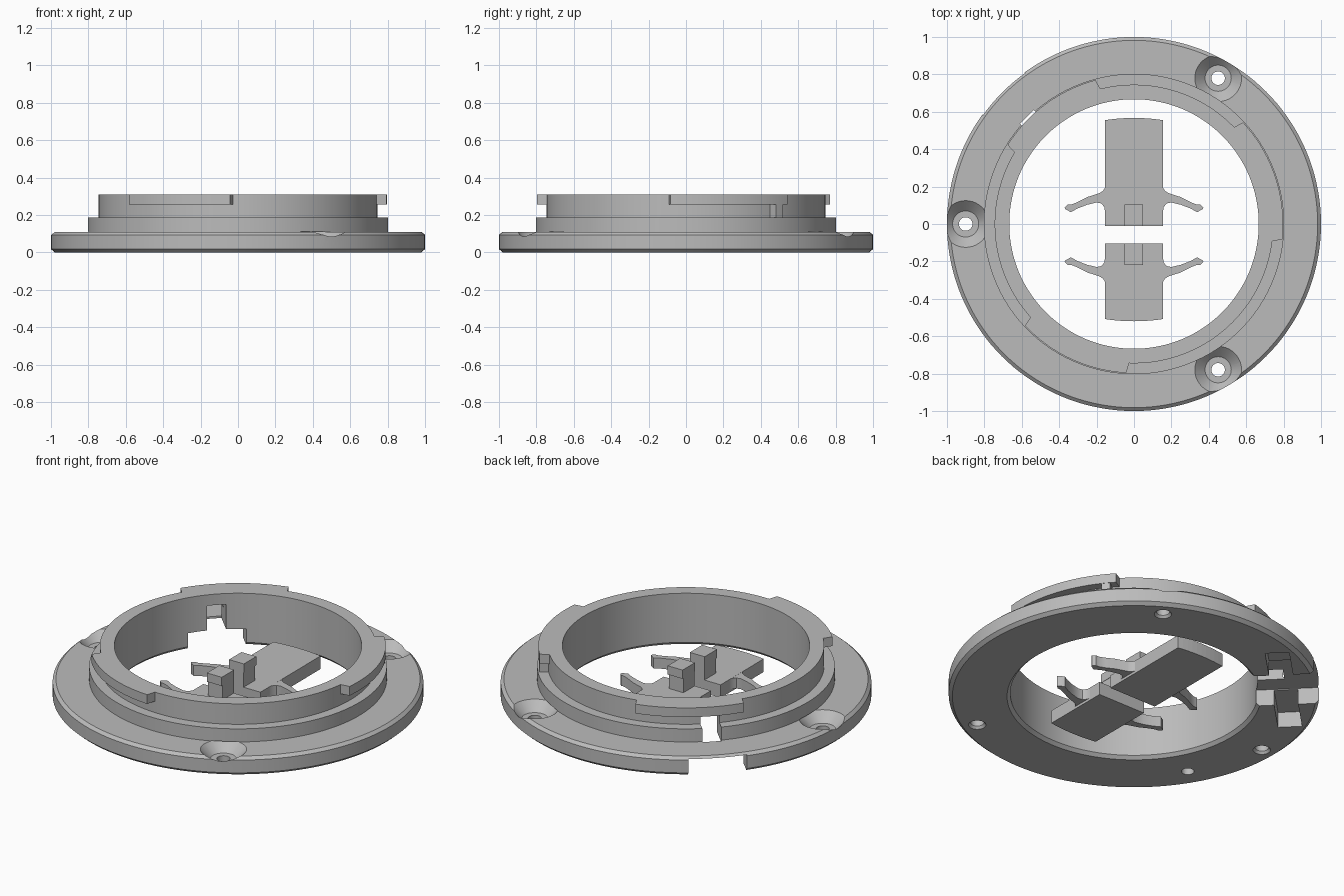
import bpy, bmesh, math
from mathutils import Matrix

if "Cube" in bpy.data.objects:
    bpy.data.objects.remove(bpy.data.objects["Cube"])

mat = bpy.data.materials.new("plain_grey")
mat.diffuse_color = (0.5, 0.5, 0.5, 1)
mat.use_nodes = True
mat.node_tree.nodes["Principled BSDF"].inputs["Base Color"].default_value = mat.diffuse_color


def finish(bm, name):
    bmesh.ops.recalc_face_normals(bm, faces=bm.faces)
    me = bpy.data.meshes.new(name)
    bm.to_mesh(me)
    bm.free()
    me.materials.append(mat)
    ob = bpy.data.objects.new(name, me)
    bpy.context.collection.objects.link(ob)
    return ob


def lathe(name, profile, n, closed=False, at=(0, 0)):
    """Turn an (r, z) profile round the vertical axis."""
    bm = bmesh.new()
    rings = [[bm.verts.new((at[0] + r * math.cos(2 * math.pi * i / n),
                            at[1] + r * math.sin(2 * math.pi * i / n), z))
              for i in range(n)] for r, z in profile]
    pairs = list(zip(rings, rings[1:]))
    if closed:
        pairs.append((rings[-1], rings[0]))
    else:
        bm.faces.new(rings[0])
        bm.faces.new(rings[-1])
    for a, b in pairs:
        for i in range(n):
            j = (i + 1) % n
            bm.faces.new((a[i], a[j], b[j], b[i]))
    return finish(bm, name)


def prism(name, outline, z0, z1, turn=0):
    """Extrude an (x, y) outline upward, optionally turned about z."""
    bm = bmesh.new()
    f = bm.faces.new([bm.verts.new((x, y, z0)) for x, y in outline])
    ext = bmesh.ops.extrude_face_region(bm, geom=[f])["geom"]
    bmesh.ops.translate(bm, vec=(0, 0, z1 - z0),
                        verts=[g for g in ext if isinstance(g, bmesh.types.BMVert)])
    bmesh.ops.rotate(bm, verts=bm.verts, cent=(0, 0, 0),
                     matrix=Matrix.Rotation(math.radians(turn), 3, 'Z'))
    return finish(bm, name)


def rect(x0, x1, y0, y1):
    return [(x0, y0), (x1, y0), (x1, y1), (x0, y1)]


def polar(r, deg):
    return (r * math.cos(math.radians(deg)), r * math.sin(math.radians(deg)))


def sector(r0, r1, a0, a1, n=18, taper=2.0):
    """Arc-shaped outline with slanted ends."""
    inner = [polar(r0, a0 + (a1 - a0) * i / n) for i in range(n + 1)]
    b0, b1 = a0 + taper, a1 - taper
    outer = [polar(r1, b1 + (b0 - b1) * i / n) for i in range(n + 1)]
    return inner + outer


def select(ob):
    bpy.ops.object.select_all(action='DESELECT')
    ob.select_set(True)
    bpy.context.view_layer.objects.active = ob


def combine(ob, other, op):
    select(ob)
    m = ob.modifiers.new("cut", 'BOOLEAN')
    m.operation, m.object, m.solver = op, other, 'EXACT'
    bpy.ops.object.modifier_apply(modifier=m.name)
    bpy.data.objects.remove(other, do_unlink=True)


# Stepped mounting ring
ring = lathe("mounting_ring", [
    (0.685, 0), (0.98, 0), (1, 0.018), (1, 0.094), (0.982, 0.11), (0.803, 0.11),
    (0.803, 0.188), (0.745, 0.188), (0.745, 0.31), (0.667, 0.31), (0.667, 0.018)],
    144, closed=True)

# Three bayonet lugs and the end stop
for a0, a1 in ((-8, 45), (103, 150), (221, 269)):
    combine(ring, prism("lug", sector(0.70, 0.797, a0, a1), 0.255, 0.31), 'UNION')
combine(ring, prism("stop", sector(0.70, 0.795, 37, 41, 3, 0.3), 0.17, 0.27), 'UNION')

# Countersunk screw holes
for a in (60, 180, 300):
    combine(ring, lathe("screw_cutter", [
        (0.055, -0.01), (0.036, 0.014), (0.036, 0.055), (0.07, 0.055),
        (0.125, 0.11), (0.127, 0.112)], 40, at=polar(0.9, a)), 'DIFFERENCE')

# Blind locating hole underneath
combine(ring, lathe("pin_cutter", [(0.034, -0.01), (0.034, 0.08)], 24,
                    at=polar(0.86, 210.3)), 'DIFFERENCE')

# Latch pocket: plate channel, spring pocket and pin slot
for box, top in ((rect(0.6, 1.1, -0.16, 0.16), 0.098),
                 (rect(0.745, 0.875, -0.4, 0.4), 0.092),
                 (rect(0.6, 0.81, -0.052, 0.052), 0.245)):
    combine(ring, prism("pocket_cutter", box, -0.02, top, 135), 'DIFFERENCE')
select(ring)
bpy.ops.object.shade_smooth_by_angle(angle=math.radians(25))

# Spring arm outline, right-hand side
ARM = [(0.13, 0.205), (0.155, 0.195), (0.165, 0.178), (0.185, 0.165), (0.25, 0.144),
       (0.30, 0.118), (0.335, 0.104), (0.355, 0.104), (0.371, 0.088), (0.367, 0.08),
       (0.338, 0.063), (0.30, 0.084), (0.25, 0.103), (0.20, 0.115), (0.175, 0.11),
       (0.158, 0.09), (0.155, 0.06), (0.13, 0.05)]


def latch(name, end, place):
    """Sliding latch: plate with curved end, two spring arms and a locking pin."""
    w = 0.156
    arc = [(w - 2 * w * i / 10, end - 0.012 * (1 - 2 * i / 10) ** 2) for i in range(11)]
    plate = [(-w, -0.012), (w, -0.012)] + arc
    prism(name + "_plate", [place(*p) for p in plate], 0, 0.078)
    for side, s in (("right", 1), ("left", -1)):
        arm = prism(f"{name}_{side}_spring_arm",
                    [place(s * x, y) for x, y in ARM], 0.015, 0.0775)
        select(arm)
        bpy.ops.object.shade_smooth_by_angle(angle=math.radians(35))
    prism(name + "_pin", [place(*p) for p in rect(-0.049, 0.045, -0.012, 0.095)], 0.05, 0.165)
    prism(name + "_pin_head", [place(*p) for p in rect(-0.051, 0.047, -0.012, 0.105)], 0.165, 0.217)


latch("long_latch", 0.567, lambda x, y: (x, y))
latch("short_latch", 0.405, lambda x, y: (x, -0.115 - y))
